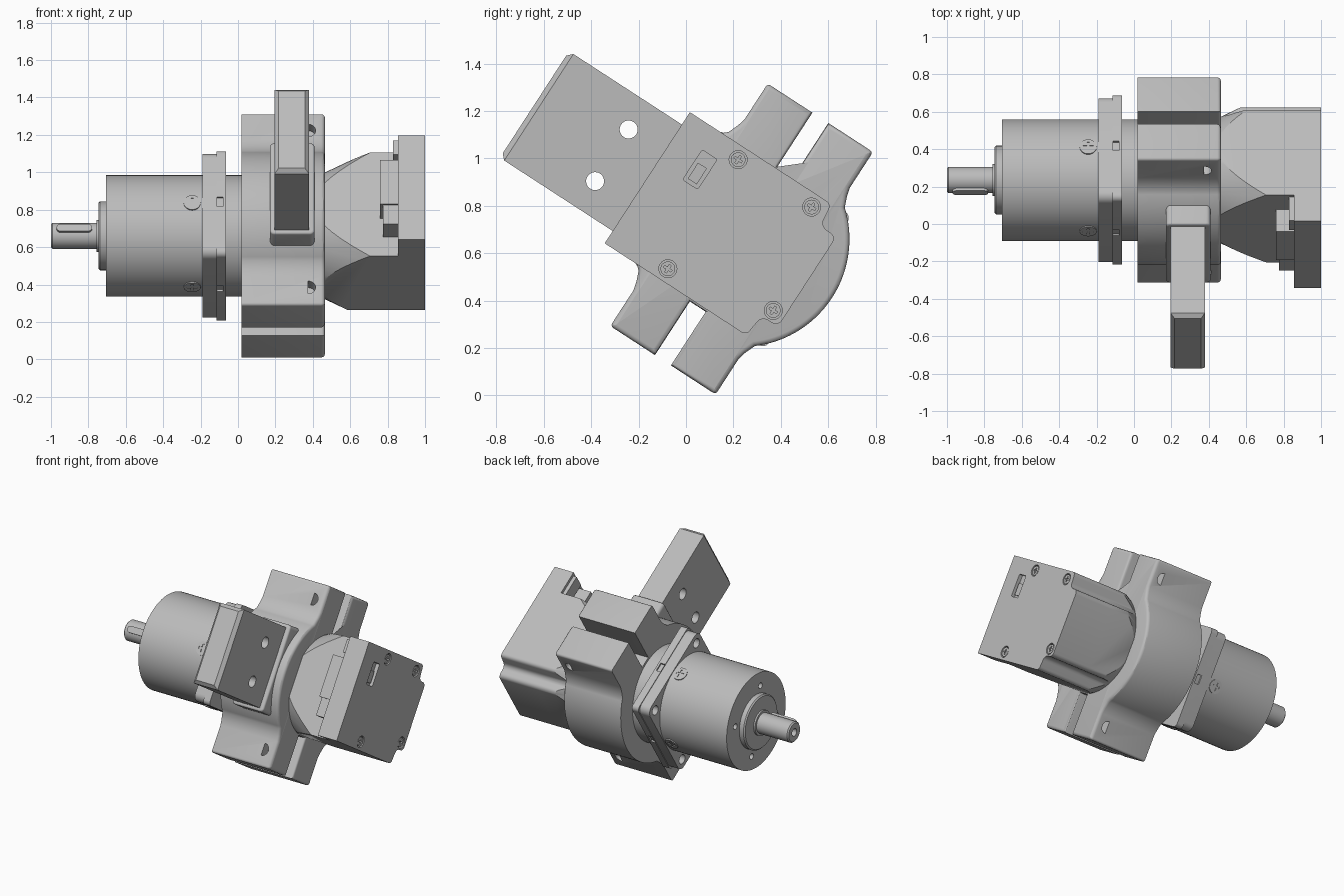
import bpy, bmesh
from math import sin, cos, pi, radians
from mathutils import Matrix

if "Cube" in bpy.data.objects:
    bpy.data.objects.remove(bpy.data.objects["Cube"])

grey = bpy.data.materials.new("machined_grey")
grey.use_nodes = True
grey.diffuse_color = (0.5, 0.5, 0.5, 1)
grey.node_tree.nodes["Principled BSDF"].inputs["Base Color"].default_value = (0.5, 0.5, 0.5, 1)

# The whole assembly is built around the x axis, then rolled about it
FRAME = Matrix.Translation((0, 0.235, 0.66)) @ Matrix.Rotation(radians(-33), 4, "X")
parts = []


def arc(r, a0=0, a1=360, n=48, cx=0, cy=0):
    return [(cx + r * cos(radians(a0 + (a1 - a0) * i / n)),
             cy + r * sin(radians(a0 + (a1 - a0) * i / n))) for i in range(n + 1)]


def circle(r, cx=0, cy=0, n=48):
    return arc(r, 0, 360, n, cx, cy)[:-1]


def rect(p0, p1, q0, q1, r=0):
    if not r:
        return [(p0, q0), (p1, q0), (p1, q1), (p0, q1)]
    return (arc(r, 0, 90, 6, p1 - r, q1 - r) + arc(r, 90, 180, 6, p0 + r, q1 - r)
            + arc(r, 180, 270, 6, p0 + r, q0 + r) + arc(r, 270, 360, 6, p1 - r, q0 + r))


def prism(name, profile, a, b, axis="x", scale=1, bevel_a=0, bevel_b=0, seg=3):
    """Extrude a profile along an axis, with optional taper and rounded end rims."""
    spot = {"x": lambda p, q, t: (t, p, q), "y": lambda p, q, t: (p, t, q),
            "z": lambda p, q, t: (p, q, t)}[axis]
    bm = bmesh.new()
    lo = [bm.verts.new(spot(p, q, a)) for p, q in profile]
    hi = [bm.verts.new(spot(p * scale, q * scale, b)) for p, q in profile]
    ends = [bm.faces.new(lo), bm.faces.new(hi)]
    n = len(lo)
    for i in range(n):
        bm.faces.new((lo[i], lo[(i + 1) % n], hi[(i + 1) % n], hi[i]))
    bmesh.ops.recalc_face_normals(bm, faces=bm.faces)
    rims = [(list(f.edges), w) for f, w in zip(ends, (bevel_a, bevel_b)) if w]
    for edges, w in rims:
        bmesh.ops.bevel(bm, geom=edges, offset=w, segments=seg, affect="EDGES", profile=0.5)
    me = bpy.data.meshes.new(name)
    bm.to_mesh(me)
    bm.free()
    ob = bpy.data.objects.new(name, me)
    bpy.context.collection.objects.link(ob)
    ob.matrix_world = FRAME
    me.materials.append(grey)
    parts.append(ob)
    return ob


def cut(ob, cutter, mode="DIFFERENCE"):
    mod = ob.modifiers.new("cut", "BOOLEAN")
    mod.operation, mod.object, mod.solver = mode, cutter, "EXACT"
    bpy.context.view_layer.objects.active = ob
    bpy.ops.object.modifier_apply(modifier=mod.name)
    parts.remove(cutter)
    bpy.data.objects.remove(cutter)


def screw(name, p, q, a, b, axis, r):
    """Round head with a cross recess in the face at b."""
    head = prism(name, circle(r, p, q, 24), a, b, axis)
    d = 0.012 if b > a else -0.012
    arm, w = r * 0.6, r * 0.15
    cross = [(w, w), (w, arm), (-w, arm), (-w, w), (-arm, w), (-arm, -w),
             (-w, -w), (-w, -arm), (w, -arm), (w, -w), (arm, -w), (arm, w)]
    cut(head, prism("recess", [(p + i, q + j) for i, j in cross], b - d, b + d, axis))


# Gearbox barrel with face holes
barrel = prism("gearbox_barrel", circle(0.325, n=72), -0.705, 0.1)
for su in (-1, 1):
    for sv in (-1, 1):
        cut(barrel, prism("hole", circle(0.02, su * 0.165, sv * 0.165, 16), -0.72, -0.66))
prism("front_collar", circle(0.185), -0.745, -0.69, bevel_a=0.008, seg=1)
prism("shaft_collar", circle(0.085), -0.757, -0.7)

# Output shaft with key and centre hole
shaft = prism("output_shaft", circle(0.07), -1, -0.7, bevel_a=0.008, seg=1)
cut(shaft, prism("hole", circle(0.026, n=20), -1.02, -0.95))
prism("shaft_key", rect(-0.97, -0.78, -0.022, 0.022, 0.021), -0.082, -0.04, "y")

# Four radial screws on the barrel
for s in (-1, 1):
    screw("radial_screw", -0.245, 0, s * 0.29, s * 0.329, "y", 0.046)
    screw("radial_screw", -0.245, 0, s * 0.29, s * 0.329, "z", 0.046)

# Two-layer square flange with corner holes and side slots
front_flange = prism("front_flange", rect(-0.33, 0.33, -0.33, 0.33, 0.05), -0.19, -0.115)
rear_flange = prism("rear_flange", rect(-0.335, 0.335, -0.335, 0.335, 0.03), -0.115, -0.065)
for su in (-1, 1):
    for sv in (-1, 1):
        cut(front_flange, prism("hole", circle(0.032, su * 0.27, sv * 0.27, 20), -0.2, -0.13))
    edge = sorted((su * 0.3, su * 0.36))
    cut(rear_flange, prism("slot", rect(*edge, -0.03, 0.03), -0.113, -0.08))
    cut(rear_flange, prism("slot", rect(-0.03, 0.03, *edge), -0.113, -0.08))

# Split clamp: ring with four lugs and a slot between the halves
R = 0.455
corner = arc(0.015, 90, 0, 4, 0.25, 0.595)
lug = [(0.04, 0.34), (0.04, 0.61)] + corner + [(0.265, 0.43), (0.274, 0.395)]
half = lug + arc(R, 50, -50, 36) + [(u, -v) for u, v in reversed(lug)]
clamp = prism("split_clamp", half + [(-u, -v) for u, v in half], 0.02, 0.465, bevel_b=0.02)
d_shape = arc(0.04, -90, 90, 12, 0.375, 0.5)
for sv in (-1, 1):
    for su in (-1, 1):
        pocket = prism("pocket", [(x, sv * v) for x, v in d_shape], su * 0.2, su * 0.32, "y")
        cut(clamp, pocket)

# Mounting arm on a raised pad
prism("arm_pad", rect(0.17, 0.41, -0.29, 0.29, 0.025), -0.47, -0.25, "y", bevel_a=0.012)
arm = prism("mounting_arm", rect(0.195, 0.38, -0.268, 0.268), -1.043, -0.4, "y",
            bevel_a=0.022, seg=1)
for v in (0.128, -0.132):
    cut(arm, prism("hole", circle(0.038, -0.652, v, 32), 0.1, 0.5))


# Motor housing: square section with two scooped corners
def housing(u_min):
    side = [(0.21, 0.33)] + arc(0.025, 90, 0, 4, 0.215, 0.305) + \
        arc(0.035, 180, 270, 5, 0.28, 0.262) + arc(0.03, 90, 0, 4, 0.3, 0.197)
    return [(u_min, 0.33)] + side + [(u, -v) for u, v in reversed(side)] + [(u_min, -0.33)]


taper = prism("motor_taper", housing(-0.31), 0.44, 0.712)
cut(taper, prism("cone", circle(0.318, n=72), 0.42, 0.73, scale=1.46), "INTERSECT")
prism("motor_body", housing(-0.31), 0.712, 0.86)

# End cover with recessed screws and a socket opening
cover = prism("end_cover", housing(-0.475), 0.855, 1)
for u, v in ((-0.195, 0.273), (0.174, 0.274), (-0.193, -0.275), (0.276, -0.18)):
    cut(cover, prism("pocket", circle(0.038, u, v, 24), 0.98, 1.02))
    screw("cover_screw", u, v, 0.97, 0.997, "x", 0.031)
cut(cover, prism("socket", rect(-0.345, -0.27, 0.075, 0.225, 0.008), 0.975, 1.02))
prism("socket_insert", rect(-0.33, -0.285, 0.09, 0.17), 0.96, 0.99)

# Connectors under the overhanging cover
prism("main_connector", rect(-0.45, -0.3, -0.09, 0.19), 0.76, 0.86)
prism("lower_connector", rect(-0.44, -0.3, -0.21, -0.09), 0.775, 0.86)
prism("pin_header", rect(-0.46, -0.3, 0.22, 0.31), 0.83, 0.86)

# Smooth round surfaces, keep the edges crisp
for ob in parts:
    bpy.ops.object.select_all(action="DESELECT")
    ob.select_set(True)
    bpy.context.view_layer.objects.active = ob
    bpy.ops.object.shade_smooth_by_angle(angle=radians(30))
